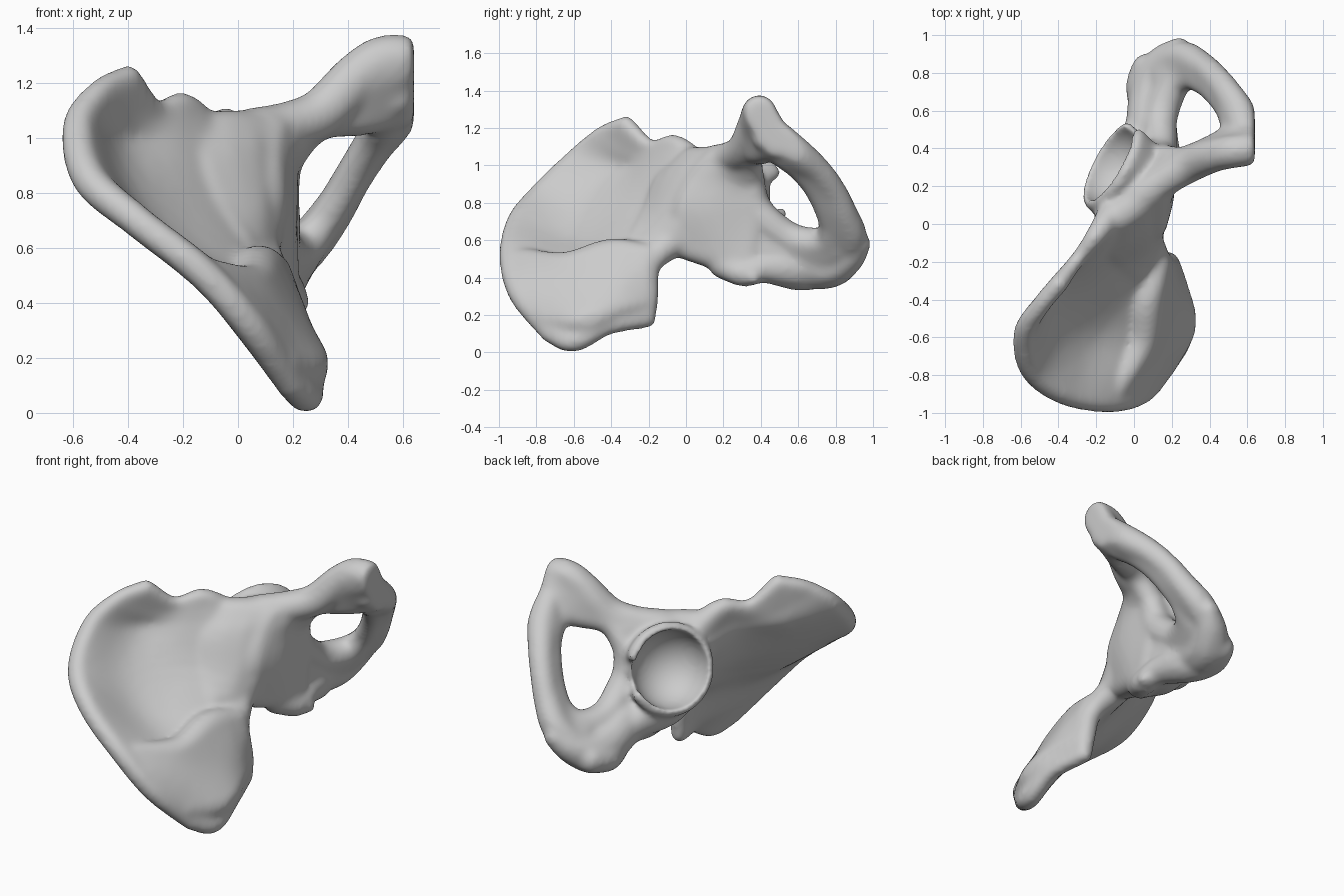
import bpy, bmesh, math
from mathutils import Vector

# Template ball: every bone part is swept from overlapping balls, then fused
tb = bmesh.new()
bmesh.ops.create_icosphere(tb, subdivisions=2, radius=1.03)
BV = [v.co.copy() for v in tb.verts]
BF = [[v.index for v in f.verts] for f in tb.faces]
tb.free()
verts, faces = [], []
X_MAX = 0.64  # flat face where the two hip bones meet


def ball(p):
    base, c = len(verts), Vector(p[:3])
    for v in BV:
        q = c + v * p[3]
        verts.append((min(q.x, X_MAX), q.y, max(q.z, 0.0)))
    faces.extend([[base + i for i in f] for f in BF])


def spline(pts, n):
    """Smooth curve through (x, y, z, radius) points."""
    P = [Vector(p) for p in pts]
    P = [P[0] * 2 - P[1]] + P + [P[-1] * 2 - P[-2]]
    out = []
    for k in range(n + 1):
        s = k / n * (len(pts) - 1)
        i = min(int(s), len(pts) - 2)
        t = s - i
        a, b, c, d = P[i:i + 4]
        out.append(0.5 * (2 * b + (c - a) * t + (2 * a - 5 * b + 4 * c - d) * t * t
                          + (3 * b - a - 3 * c + d) * t ** 3))
    return out


def sweep(pts, n=40):
    for p in spline(pts, n):
        ball(p)


def sheet(rows, nu, nv):
    fine = [spline(r, nv) for r in rows]
    for j in range(nv + 1):
        sweep([r[j] for r in fine], nu)


# Ilium wing: rows run from crest to base, front edge to rear point
sheet([
    [(-.40, -.32, 1.215, .05), (-.30, -.19, 1.10, .04), (-.20, -.06, 1.11, .055), (-.11, .06, 1.00, .08)],
    [(-.50, -.44, 1.165, .05), (-.37, -.27, 1.05, .035), (-.22, -.12, 1.03, .05), (-.09, .05, .96, .10)],
    [(-.58, -.58, 1.04, .06), (-.43, -.35, .97, .03), (-.23, -.17, .95, .05), (-.07, .05, .90, .12)],
    [(-.54, -.77, .85, .065), (-.38, -.51, .78, .03), (-.16, -.24, .76, .05), (0, 0, .75, .11)],
    [(-.37, -.90, .70, .06), (-.24, -.61, .60, .035), (-.05, -.34, .59, .05), (.06, -.08, .60, .09)],
    [(-.13, -.94, .51, .06), (-.02, -.66, .44, .055), (.07, -.41, .45, .065), (.14, -.19, .47, .06)],
    [(.05, -.89, .31, .06), (.13, -.66, .27, .08), (.18, -.42, .27, .08), (.18, -.20, .30, .055)],
    [(.19, -.73, .10, .05), (.25, -.60, .06, .06), (.25, -.42, .14, .05), (.19, -.21, .18, .05)],
], 70, 40)
# Rear joint surface, standing proud below the hollow of the wing
sheet([
    [(-.10, -.88, .50, .06), (.04, -.64, .46, .08), (.07, -.40, .52, .09), (.12, -.21, .51, .075)],
    [(.02, -.86, .36, .07), (.12, -.60, .33, .085), (.16, -.38, .37, .08), (.17, -.22, .40, .06)],
    [(.16, -.74, .18, .07), (.24, -.54, .17, .09), (.22, -.36, .24, .075), (.19, -.21, .27, .055)],
], 24, 30)

# Thick root of the wing, running smoothly into the brim
sheet([
    [(-.14, .00, 1.02, .07), (-.05, .06, 1.00, .10), (.04, .13, 1.00, .10)],
    [(-.13, -.10, .90, .075), (-.03, .00, .90, .11), (.05, .08, .92, .10)],
    [(-.08, -.17, .74, .07), (.01, -.07, .74, .10), (.07, .01, .74, .10)],
    [(0, -.25, .60, .065), (.05, -.13, .60, .085), (.08, -.04, .60, .08)],
], 24, 16)

# Inner wall between the brim, the opening and the sciatic notch
sheet([
    [(.10, .17, 1.00, .10), (.17, .26, 1.01, .09), (.23, .34, 1.01, .07)],
    [(.09, .09, .92, .09), (.14, .21, .92, .08), (.155, .35, .90, .075)],
    [(.09, .00, .76, .085), (.13, .17, .74, .085), (.14, .36, .74, .08)],
    [(.07, .01, .57, .08), (.12, .19, .51, .08), (.15, .32, .46, .075)],
], 30, 20)
# Bone under the socket, between wing and ischium
sweep([(-.10, .08, .72, .10), (-.06, .26, .60, .11), (.02, .46, .56, .10)])

# Ischium: body, sitting bump and spine
sweep([(.03, .12, .60, .12), (.07, .30, .54, .14), (.08, .48, .54, .13), (.09, .64, .48, .125),
       (.11, .76, .46, .12), (.17, .86, .51, .095), (.24, .93, .58, .06)])
sweep([(.12, .20, .47, .08), (.18, .31, .42, .07), (.16, .42, .45, .08), (.10, .60, .44, .11),
       (.04, .72, .43, .085), (.07, .82, .45, .085)])
sweep([(.18, .32, .42, .06), (.225, .36, .40, .04)], 8)

# Rim of the opening along the ischium
sheet([
    [(.155, .35, .90, .075), (.14, .37, .78, .085), (.14, .44, .69, .09), (.14, .55, .61, .09),
     (.17, .66, .58, .09), (.23, .76, .60, .08), (.29, .77, .66, .065)],
    [(.10, .30, .85, .08), (.10, .30, .74, .08), (.10, .38, .65, .09), (.10, .52, .54, .09),
     (.14, .66, .52, .09), (.20, .80, .54, .08), (.27, .82, .65, .065)],
], 4, 36)

# Lower ramus: a flat band from the sitting bump to the pubis
outer = [(.17, .85, .53, .085), (.26, .885, .62, .085), (.35, .845, .74, .075), (.42, .79, .86, .07),
         (.49, .705, .97, .075), (.56, .59, 1.07, .085), (.59, .47, 1.17, .085)]
inner = [(.18, .74, .57, .08), (.28, .775, .65, .065), (.36, .745, .76, .06), (.43, .685, .88, .06),
         (.49, .60, .98, .06), (.53, .51, 1.06, .07), (.57, .43, 1.15, .08)]
sheet([outer, inner], 5, 50)

# Upper ramus and pubic body
upper = [(-.06, .06, .98, .10), (.06, .16, 1.01, .10), (.17, .24, 1.04, .09), (.30, .31, 1.09, .09),
         (.43, .365, 1.22, .09), (.52, .385, 1.28, .09), (.60, .395, 1.285, .09)]
sweep(upper, 60)
sheet([[(.18, .27, 1.02, .08), (.29, .33, 1.08, .08), (.43, .37, 1.21, .09), (.60, .40, 1.27, .09)],
       [(.20, .33, .98, .07), (.30, .355, 1.06, .07), (.44, .41, 1.08, .075), (.59, .49, 1.12, .085)]],
      8, 30)

# Hip socket: solid backing and raised rim with a notch
centre = Vector((-.105, .31, .85))
axis = Vector((-.83, .47, .30)).normalized()
ball((*(centre - axis * .10), .215))
ball((-.07, .12, .84, .16))
side = axis.cross(Vector((0, 0, 1))).normalized()
up = side.cross(axis)
gap = Vector((.45, .85, .0)).normalized()
for k in range(72):
    a = k * math.tau / 72
    d = side * math.cos(a) + up * math.sin(a)
    if d.dot(gap) < .9:
        for t in (0, .04, .08, .12, .16):
            ball((*(centre + d * (.228 - t * .3) - axis * t), .042))

mesh = bpy.data.meshes.new("hip_bone")
mesh.from_pydata(verts, [], faces)
bone = bpy.data.objects.new("hip_bone", mesh)
bpy.context.collection.objects.link(bone)

# Cutter that hollows the socket
bpy.ops.mesh.primitive_uv_sphere_add(segments=48, ring_count=24, radius=.222,
                                     location=centre + axis * .03)
cutter = bpy.context.object
cutter.name = "socket_cutter"
cutter.hide_render = True


def add(kind, **settings):
    m = bone.modifiers.new(kind.lower(), kind)
    for k, v in settings.items():
        setattr(m, k, v)


# Fuse, hollow and smooth
add('REMESH', mode='VOXEL', voxel_size=.014)
add('BOOLEAN', operation='DIFFERENCE', object=cutter, solver='EXACT')
add('REMESH', mode='VOXEL', voxel_size=.014)
add('SMOOTH', factor=.5, iterations=16)
bpy.ops.object.select_all(action='DESELECT')
bone.select_set(True)
bpy.context.view_layer.objects.active = bone
for m in list(bone.modifiers):
    bpy.ops.object.modifier_apply(modifier=m.name)
bpy.data.objects.remove(cutter)
bpy.ops.object.shade_smooth()
